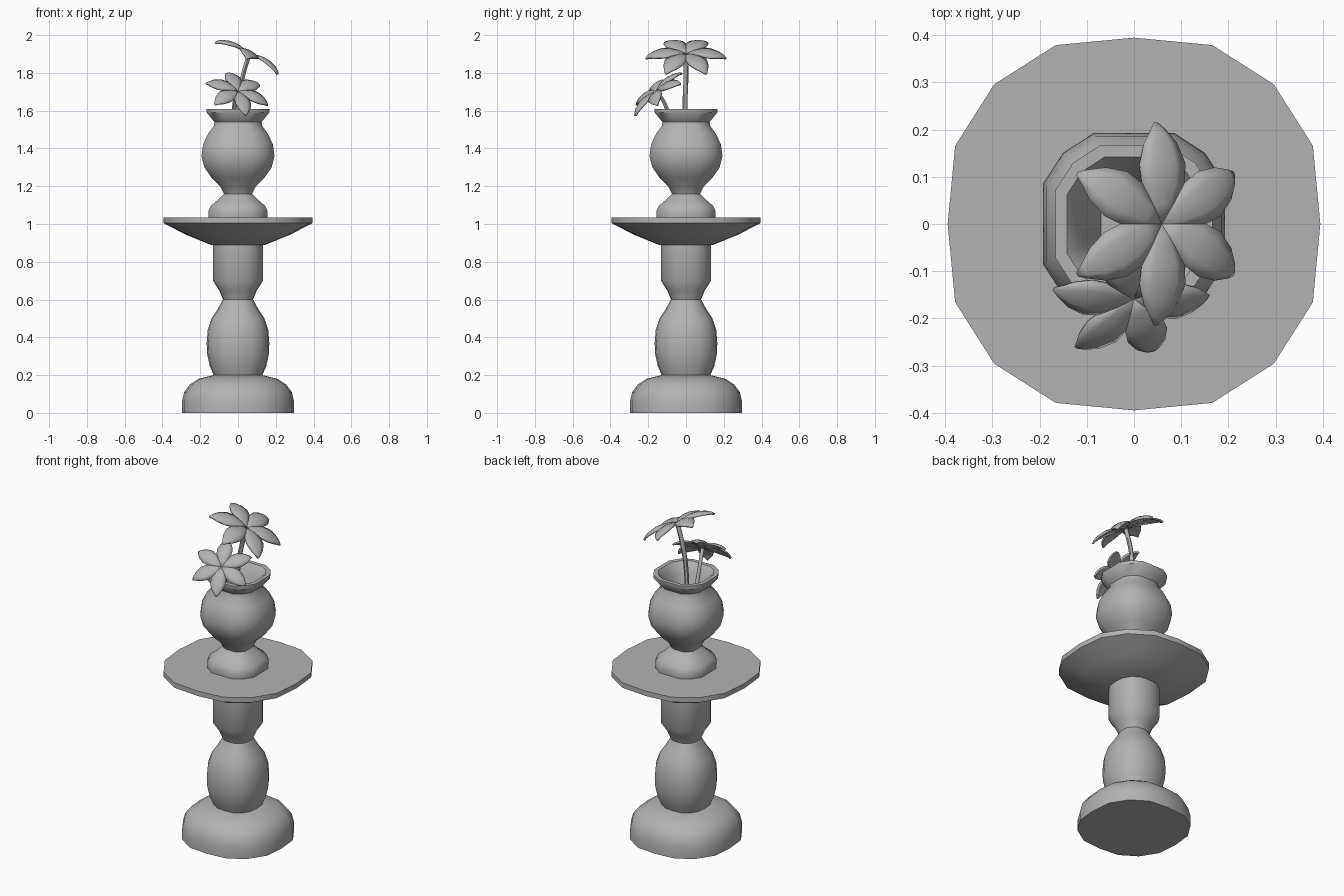
import bpy, bmesh, math
from mathutils import Vector

cube = bpy.data.objects.get("Cube")
if cube:
    bpy.data.objects.remove(cube)

stone = bpy.data.materials.new("plain_grey")
stone.use_nodes = True
GREY = (0.45, 0.45, 0.45, 1)
stone.diffuse_color = GREY
stone.node_tree.nodes["Principled BSDF"].inputs["Base Color"].default_value = GREY


def finish(obj, angle=35):
    obj.data.materials.append(stone)
    bpy.ops.object.select_all(action='DESELECT')
    obj.select_set(True)
    bpy.context.view_layer.objects.active = obj
    bpy.ops.object.shade_smooth_by_angle(angle=math.radians(angle))
    return obj


def mesh_object(name, bm):
    bmesh.ops.recalc_face_normals(bm, faces=bm.faces)
    mesh = bpy.data.meshes.new(name)
    bm.to_mesh(mesh)
    bm.free()
    obj = bpy.data.objects.new(name, mesh)
    bpy.context.collection.objects.link(obj)
    return obj


def ring_plan(side, corner):
    """Sixteen-sided rounded square, from one quarter turned four times."""
    quarter = [(1, 0), side, (corner, corner), (side[1], side[0])]
    plan = []
    for turn in range(4):
        for x, y in quarter:
            for _ in range(turn):
                x, y = -y, x
            plan.append((x, y))
    return plan


def loft(name, plan, profile, angle=35):
    """Stack scaled copies of a plan along (radius, height) and cap both ends."""
    bm = bmesh.new()
    rings = [[bm.verts.new((x * r, y * r, z)) for x, y in plan] for r, z in profile]
    n = len(plan)
    for low, high in zip(rings, rings[1:]):
        for i in range(n):
            bm.faces.new((low[i], low[(i + 1) % n], high[(i + 1) % n], high[i]))
    bm.faces.new(rings[0])
    bm.faces.new(rings[-1])
    return finish(mesh_object(name, bm), angle)


ROUND = ring_plan((0.96, 0.42), 0.75)
SQUARISH = ring_plan((1, 0.44), 0.78)

# Pedestal and table top
loft("pedestal_foot", ROUND, [(0.297, 0), (0.297, 0.06), (0.285, 0.11), (0.255, 0.15),
                              (0.21, 0.18), (0.13, 0.2)], 40)
loft("pedestal_column", ROUND, [(0.125, 0.19), (0.15, 0.25), (0.163, 0.31), (0.166, 0.37),
                                (0.16, 0.44), (0.14, 0.5), (0.107, 0.55), (0.08, 0.6),
                                (0.1, 0.65), (0.133, 0.7), (0.133, 0.9)], 40)
loft("table_top", ROUND, [(0.145, 0.89), (0.28, 0.945), (0.395, 1.005), (0.395, 1.035)], 32)

# Vase with a flared lip and a shallow hollow
loft("vase", SQUARISH, [(0.155, 1.035), (0.157, 1.065), (0.145, 1.095), (0.11, 1.125),
                        (0.075, 1.16), (0.095, 1.2), (0.14, 1.245), (0.178, 1.3),
                        (0.193, 1.36), (0.185, 1.42), (0.16, 1.475), (0.128, 1.52),
                        (0.125, 1.54), (0.166, 1.59), (0.166, 1.61), (0.142, 1.61),
                        (0.125, 1.59), (0.105, 1.54), (0.07, 1.44)], 40)


def stem(name, points, radius):
    curve = bpy.data.curves.new(name, 'CURVE')
    curve.dimensions = '3D'
    curve.bevel_depth = radius
    curve.bevel_resolution = 1
    curve.resolution_u = 5
    spline = curve.splines.new('BEZIER')
    spline.bezier_points.add(len(points) - 1)
    for bez, co in zip(spline.bezier_points, points):
        bez.co = co
        bez.handle_left_type = bez.handle_right_type = 'AUTO'
    obj = bpy.data.objects.new(name, curve)
    bpy.context.collection.objects.link(obj)
    bpy.ops.object.select_all(action='DESELECT')
    obj.select_set(True)
    bpy.context.view_layer.objects.active = obj
    bpy.ops.object.convert(target='MESH')
    return finish(bpy.context.object, 60)


# Petal outline: distance along, half width, height (fractions of its length)
PETAL = [(0, 0.03, -0.04), (0.2, 0.14, 0.02), (0.4, 0.23, 0.05), (0.6, 0.25, 0.04),
         (0.8, 0.18, -0.02), (0.93, 0.08, -0.09), (1, 0.015, -0.16)]


def flower(name, centre, normal, length, start):
    """Six drooping petals around a tilted axis."""
    bm = bmesh.new()
    tilt = Vector((0, 0, 1)).rotation_difference(Vector(normal))
    for k in range(6):
        a = math.radians(start + 60 * k)
        out, across = Vector((math.cos(a), math.sin(a), 0)), Vector((-math.sin(a), math.cos(a), 0))
        rows = []
        for t, w, h in PETAL:
            row = []
            for s in (-1, -0.5, 0, 0.5, 1):
                lift = h - 0.22 * w * s * s
                p = (out * t + across * (w * s) + Vector((0, 0, lift))) * length
                row.append(bm.verts.new(tilt @ p + Vector(centre)))
            rows.append(row)
        for r0, r1 in zip(rows, rows[1:]):
            for i in range(4):
                bm.faces.new((r0[i], r1[i], r1[i + 1], r0[i + 1]))
    obj = mesh_object(name, bm)
    solid = obj.modifiers.new("thickness", 'SOLIDIFY')
    solid.thickness = 0.01
    solid.offset = 0
    return finish(obj, 50)


# Tall flower leaning to the left, short flower leaning forwards
flower("tall_flower", (0.06, 0, 1.905), (0.45, 0, 0.89), 0.212, 30)
stem("tall_stem", [(-0.005, -0.005, 1.42), (0.005, -0.005, 1.65), (0.025, 0, 1.78),
                   (0.06, 0, 1.9)], 0.013)
flower("short_flower", (0, -0.16, 1.705), (0.24, -0.6, 0.76), 0.172, -69)
stem("short_stem", [(-0.03, -0.03, 1.42), (-0.022, -0.09, 1.58), (-0.015, -0.125, 1.66),
                    (0, -0.16, 1.7)], 0.011)
